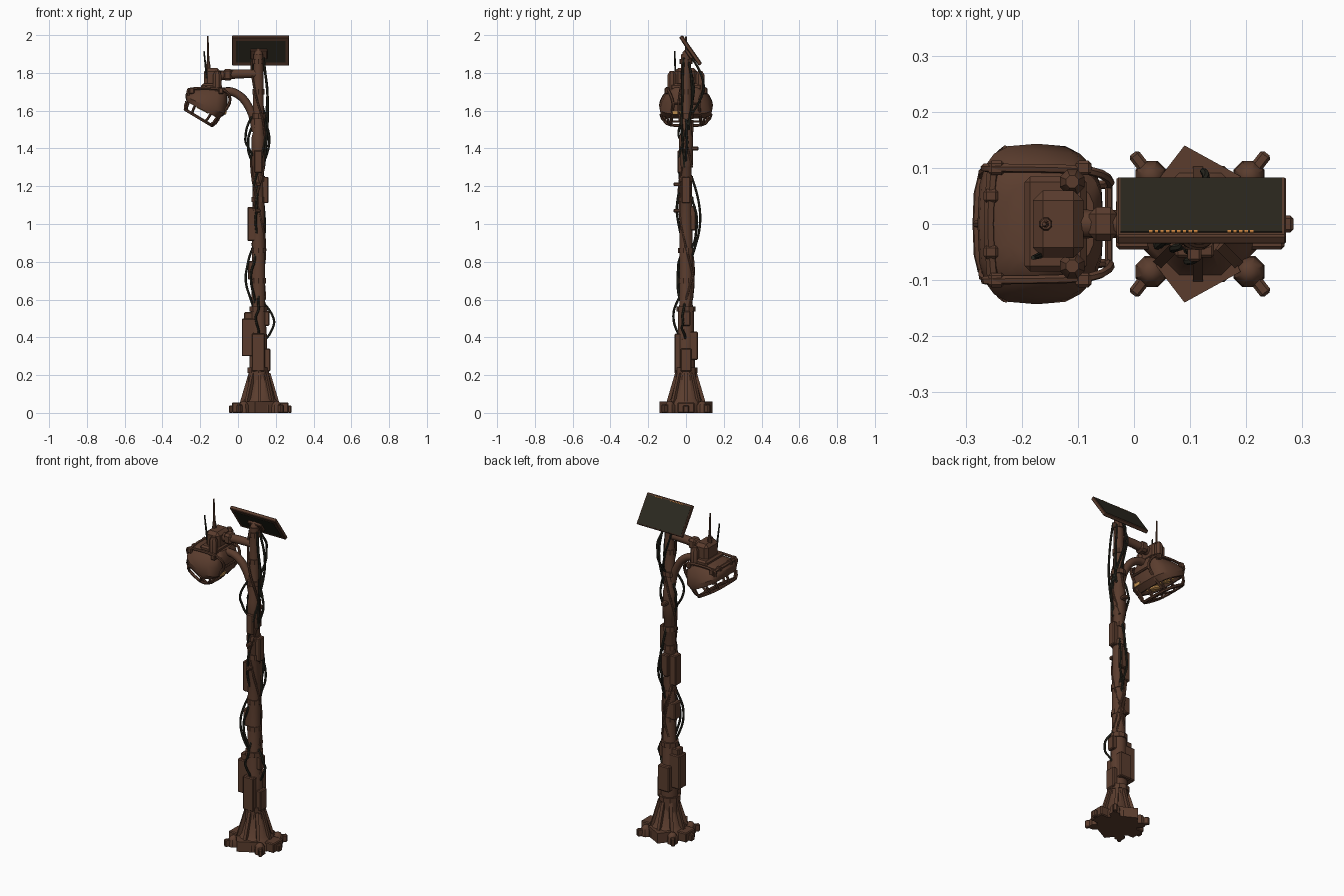
import bpy, bmesh, math, random
from mathutils import Vector, Euler, Matrix

if "Cube" in bpy.data.objects:
    bpy.data.objects.remove(bpy.data.objects["Cube"])
random.seed(4)
PX = 0.108                       # pole axis
BX = 0.118                       # base axis


def material(name, rgb):
    m = bpy.data.materials.new(name)
    m.diffuse_color = (*rgb, 1)
    m.use_nodes = True
    m.node_tree.nodes["Principled BSDF"].inputs["Base Color"].default_value = m.diffuse_color
    return m


RUST = material("rusty_brown", (0.103, 0.046, 0.027))
DARK = material("dark_panel", (0.025, 0.022, 0.014))
CABLE = material("cable_black", (0.023, 0.022, 0.015))
GLOW = material("lamp_yellow", (0.62, 0.32, 0.09))
ORANGE = material("indicator_orange", (0.70, 0.27, 0.06))


def finish(name, bm, mat, angle=35):
    bmesh.ops.recalc_face_normals(bm, faces=bm.faces)
    me = bpy.data.meshes.new(name)
    bm.to_mesh(me)
    bm.free()
    me.materials.append(mat)
    me.shade_smooth()
    me.set_sharp_from_angle(angle=math.radians(angle))
    ob = bpy.data.objects.new(name, me)
    bpy.context.collection.objects.link(ob)
    return ob


def loft(name, rings, mat, angle=35):
    bm = bmesh.new()
    vs = [[bm.verts.new(p) for p in r] for r in rings]
    n = len(vs[0])
    for a, b in zip(vs, vs[1:]):
        for i in range(n):
            bm.faces.new((a[i], a[(i + 1) % n], b[(i + 1) % n], b[i]))
    bm.faces.new(vs[0])
    bm.faces.new(vs[-1])
    return finish(name, bm, mat, angle)


def polar(x, y, r, a, z):
    return Vector((x + r * math.cos(a), y + r * math.sin(a), z))


def lathe(name, x, y, prof, sides, mat=RUST):
    return loft(name, [[polar(x, y, r, math.tau * (i + .5) / sides, z) for i in range(sides)] for z, r in prof], mat)


def box(name, loc, size, mat=RUST, rot=(0, 0, 0), bevel=0.005):
    bm = bmesh.new()
    bmesh.ops.create_cube(bm, size=1)
    bmesh.ops.scale(bm, vec=size, verts=bm.verts)
    if bevel:
        bmesh.ops.bevel(bm, geom=bm.edges[:], offset=bevel, segments=1, affect='EDGES')
    bm.transform(Matrix.Translation(loc) @ Euler([math.radians(a) for a in rot]).to_matrix().to_4x4())
    return finish(name, bm, mat, 30)


def tube(name, pts, r, mat=CABLE, sides=6, steps=4, r2=None):
    p = [Vector(q) for q in pts]
    path = p
    if steps > 1:                # Catmull-Rom smoothing
        e = [2 * p[0] - p[1]] + p + [2 * p[-1] - p[-2]]
        path = []
        for a, b, c, d in zip(e, e[1:], e[2:], e[3:]):
            for k in range(steps):
                t = k / steps
                path.append(b + (c - a) * t / 2 + (a - 2.5 * b + 2 * c - d / 2) * t * t
                            + (3 * b - a - 3 * c + d) * t ** 3 / 2)
        path.append(p[-1])
    rings, prev, n, last = [], None, None, len(path) - 1
    for i, q in enumerate(path):
        t = (path[min(i + 1, last)] - path[max(i - 1, 0)]).normalized()
        n = t.orthogonal().normalized() if prev is None else prev.rotation_difference(t) @ n
        prev, b = t, t.cross(n)
        rr = r + ((r2 or r) - r) * i / last
        rings.append([q + rr * (n * math.cos(math.tau * k / sides) + b * math.sin(math.tau * k / sides))
                      for k in range(sides)])
    return loft(name, rings, mat, 50)


# ---- base: stepped plate, pointed flanges, feet, ribs
lathe("base_plate", BX, 0, [(0, .112), (.04, .112), (.058, .1), (.075, .085), (.2, .05)], 8)
for s in (-1, 1):
    pts = [(.04, .075), (.09, .14), (.19, .085), (.15, 0), (.07, 0)]
    loft("base_flange", [[(x, s * y, h) for x, y in pts] for h in (0, .06)], RUST)
    for fx, d in ((.03, -1), (.205, 1)):
        box("base_foot", (fx + d * .014, s * .103, .022), (.058, .022, .044), rot=(0, 0, s * d * 52))
        lathe("base_bolt_dome", fx, s * .085, [(0, .03), (.04, .028), (.058, .016), (.062, .006)], 8)
    box("base_side_block", (BX + s * .115, 0, .028), (.07, .09, .056))
    box("base_side_tab", (BX + s * .155, 0, .02), (.022, .03, .04))
for k in range(8):
    a = math.tau * k / 8
    side = Vector((-math.sin(a), math.cos(a), 0)) * .009
    rib = [polar(.114, 0, r, a, z) for r, z in ((.03, .05), (.105, .05), (.098, .075), (.058, .21), (.03, .21))]
    loft("base_rib", [[q + side * k2 for q in rib] for k2 in (-1, 1)], RUST)

# ---- pole with collars
lathe("pole", PX, 0, [(.15, .055), (.24, .054), (.24, .048), (.41, .048), (.43, .043), (.54, .043), (.57, .037),
                      (.9, .036), (1.3, .031), (1.31, .037), (1.46, .037), (1.48, .031), (1.9, .026)], 12)
for z, r in ((.225, .06), (.55, .05), (.70, .041), (.86, .042), (1.13, .039), (1.24, .038), (1.57, .04), (1.7, .034), (1.86, .034)):
    lathe("pole_collar", PX, 0, [(z - .014, r), (z + .014, r)], 10)

# ---- equipment boxes fixed to the pole: side (0 right, 1 back, 2 left, 3 front), height, reach, width, tallness
for name, side, z, reach, w, h in (
        ("lower_cabinet", 2, .4, .088, .07, .2), ("cabinet_cap", 2, .515, .075, .05, .04),
        ("lower_back_box", 1, .355, .063, .075, .15), ("lower_front_box", 3, .32, .06, .07, .2),
        ("lower_side_box", 0, .28, .063, .06, .12), ("collar_box", 0, .5, .058, .045, .08),
        ("middle_box", 2, .755, .055, .06, .1), ("long_box", 2, 1.0, .058, .055, .18),
        ("middle_back_box", 1, 1.03, .053, .045, .13), ("upper_side_box", 0, 1.18, .053, .045, .14),
        ("upper_clamp", 1, 1.4, .067, .03, .022), ("front_clamp", 3, 1.21, .067, .025, .02),
        ("front_clamp", 3, 1.07, .067, .025, .02), ("upper_front_box", 3, 1.33, .045, .045, .12)):
    a = side * math.pi / 2
    box(name, polar(PX, 0, (reach + .01) / 2, a, z), (reach - .01, w, h), rot=(0, 0, side * 90))

# ---- sagging cables: start angle, top, bottom, largest reach from the pole
for a, top, low, reach in ((-20, 1.88, 1.3, .055), (80, 1.88, 1.58, .095), (30, 1.86, 1.5, .058),
                           (205, 1.58, 1.36, .078), (165, 1.53, 1.32, .058), (0, 1.56, 1.33, .058),
                           (85, 1.25, .82, .076), (60, 1.15, .86, .068), (210, .88, .56, .076),
                           (235, .84, .58, .06), (-10, .58, .38, .085), (265, .62, .4, .068), (255, 1.2, .95, .05)):
    tube("sagging_cable", [polar(PX, 0, .03 + (reach - .03) * math.sin(math.pi * i / 6),
                                 math.radians(a + random.uniform(-7, 7)), top + (low - top) * i / 6)
                           for i in range(7)], .0065)
# pipes and cables winding close around the pole
for z0, z1, a0, turns, mat in ((.6, 1.3, 0, .9, RUST), (.6, 1.55, 2, -1.1, RUST), (1.2, 1.86, 4, .8, CABLE),
                               (1.3, 1.87, 1, -.7, RUST), (.25, .9, 5, .6, RUST)):
    tube("wound_cable", [polar(PX, 0, .037 + random.uniform(-.003, .005), a0 + math.tau * turns * i / 9,
                               z0 + (z1 - z0) * i / 9) for i in range(10)], .006, mat)

# ---- arm, curved brace and control box above the lamp
tube("arm", [(PX, 0, 1.795), (0, 0, 1.795), (-.1, 0, 1.785)], .023, RUST, 10, 2, .026)
box("arm_joint", (-.055, 0, 1.79), (.05, .06, .062), bevel=.012)
tube("curved_brace", [(.095, 0, 1.49), (.075, 0, 1.58), (.03, 0, 1.66), (-.03, 0, 1.7), (-.09, 0, 1.7)], .022, RUST, 10)
box("control_box", (-.135, 0, 1.775), (.09, .12, .1), bevel=.018)
box("control_box_foot", (-.14, 0, 1.725), (.11, .17, .035), bevel=.01)
for s in (-1, 1):
    lathe("control_knob", -.11, s * .075, [(1.7, .024), (1.79, .024), (1.81, .012)], 8)
tube("tall_antenna", [(-.157, 0, 1.81), (-.16, 0, 1.995)], .008, RUST, 6, 1, .004)
lathe("antenna_socket", -.157, 0, [(1.81, .013), (1.86, .01)], 8)
tube("short_antenna", [(-.165, -.055, 1.77), (-.18, -.06, 1.915)], .006, CABLE, 6, 1, .004)


# ---- lamp housing: tilted rounded rings, recessed mouth
def ring(cx, cz, hu, hv, tilt, n=20, power=.62):
    t, out = math.radians(tilt), []
    for i in range(n):
        c, s = math.cos(math.tau * i / n), math.sin(math.tau * i / n)
        u = hu * math.copysign(abs(c) ** power, c)
        out.append(Vector((cx + u * math.cos(t), hv * math.copysign(abs(s) ** power, s), cz - u * math.sin(t))))
    return out


mouth = Vector((-.187, 0, 1.603))
rim = ring(mouth.x, mouth.z, .097, .138, 28)
loft("lamp_housing", [ring(-.15, 1.722, .08, .075, 0), ring(-.157, 1.703, .102, .105, 4),
                      ring(-.165, 1.665, .114, .13, 14), ring(-.173, 1.628, .116, .143, 24), rim,
                      ring(mouth.x, mouth.z, .08, .118, 28), ring(-.178, 1.626, .072, .105, 28)], RUST, 30)
loft("lamp_lens", [ring(-.178, 1.625, .072, .105, 28), ring(-.18, 1.62, .068, .1, 28)], GLOW)
for s in (-1, 1):
    box("lamp_bulb", (-.184, s * .055, 1.612), (.08, .05, .026), GLOW, (0, 28, 0), .008)
box("lamp_side_window", (-.065, -.05, 1.59), (.008, .045, .018), GLOW, (0, 13, 0), 0)
# wire cage in front of the mouth
cage = ring(-.208, 1.563, .084, .115, 31)
tube("cage_loop", cage + [cage[0]], .008, RUST, 6, 1)
for i in range(0, 20, 2):
    tube("cage_strut", [rim[i], rim[i].lerp(cage[i], .6) + (rim[i] - mouth) * .04, cage[i]], .007, RUST, 6, 1)
for i in (0, 2, 4, 18):
    tube("cage_bar", [cage[i], cage[(10 - i) % 20 if i != 4 else 16]], .006, RUST, 6, 1)
# guard rails around the top and back of the lamp
for s in (-1, 1):
    tube("side_rail", [(-.262, s * .1, 1.68), (-.25, s * .1, 1.715), (-.08, s * .095, 1.71),
                       (-.045, s * .07, 1.64), (-.13, s * .08, 1.53)], .008, RUST)
    for x in (-.245, -.09):
        box("rail_clamp", (x, s * .1, 1.705), (.028, .026, .034))
    box("front_rail_clamp", (-.255, s * .05, 1.705), (.026, .024, .03))
tube("front_rail", [(-.252, -.1, 1.705), (-.258, 0, 1.71), (-.252, .1, 1.705)], .01, RUST)
tube("back_rail", [(-.045, -.07, 1.64), (-.045, .07, 1.64)], .007, RUST, 6, 1)

# ---- solar panel, tilted towards the back
TILT = -55
R = Euler((math.radians(TILT), 0, 0)).to_matrix()


def on_panel(name, x, y, z, size, mat, bevel=0):
    box(name, Vector((.12, .024, 1.9185)) + R @ Vector((x, y, z)), size, mat, (TILT, 0, 0), bevel)


on_panel("panel_frame", 0, 0, 0, (.302, .183, .02), RUST, .003)
on_panel("panel_glass", 0, .002, .0095, (.288, .168, .004), DARK)
on_panel("panel_underside", 0, 0, -.0095, (.262, .14, .004), DARK)
for i in [*range(9), *range(14, 19)]:
    on_panel("panel_indicator", -.09 + i * .01, -.0815, .0105, (.006, .005, .004), ORANGE)
on_panel("panel_mount_plate", -.01, .01, -.018, (.09, .06, .018), RUST, .004)
tube("panel_mount", [(PX, 0, 1.86), (PX, .005, 1.905), (PX, .02, 1.92)], .026, RUST, 8, 1, .02)
